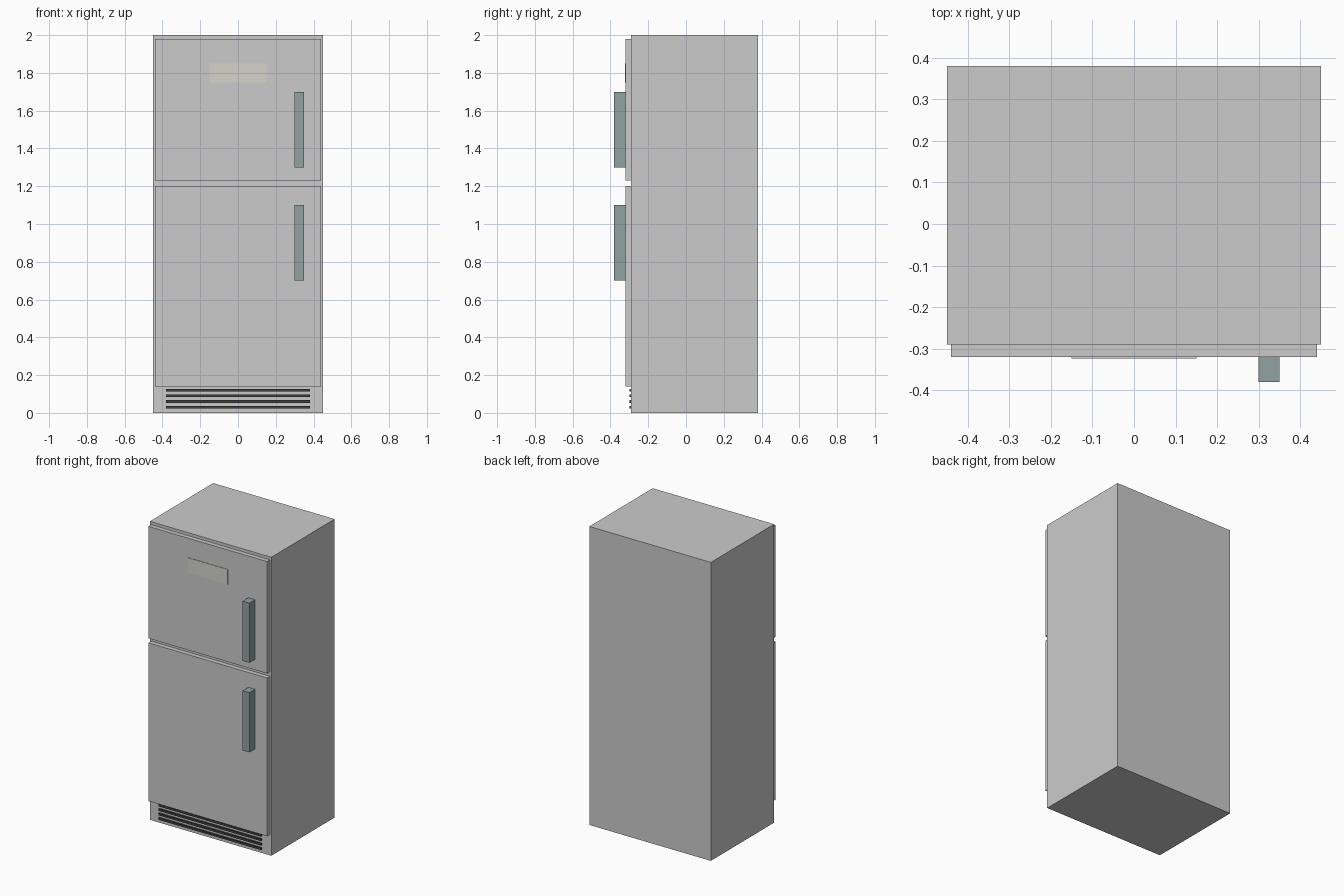
import bpy

if "Cube" in bpy.data.objects:
    bpy.data.objects.remove(bpy.data.objects["Cube"])


def material(name, color):
    mat = bpy.data.materials.new(name)
    mat.diffuse_color = (*color, 1)
    mat.use_nodes = True
    mat.node_tree.nodes["Principled BSDF"].inputs["Base Color"].default_value = mat.diffuse_color
    return mat


def box(name, x, y, z, mat=None):
    """Axis-aligned box from (min, max) ranges."""
    bpy.ops.mesh.primitive_cube_add(size=1, location=[sum(r) / 2 for r in (x, y, z)])
    obj = bpy.context.object
    obj.name = name
    obj.scale = [r[1] - r[0] for r in (x, y, z)]
    bpy.ops.object.transform_apply(location=False, rotation=False, scale=True)
    if mat:
        obj.data.materials.append(mat)
    return obj


handle_mat = material("handle_grey_green", (0.29, 0.36, 0.36))
panel_mat = material("panel_cream", (0.66, 0.66, 0.60))
vent_mat = material("vent_dark", (0.05, 0.05, 0.05))

# Cabinet
box("cabinet", (-0.45, 0.45), (-0.29, 0.38), (0, 2))

# Doors and their handles
for part, door_z, handle_z in (("fridge", (0.14, 1.20), (0.70, 1.10)),
                               ("freezer", (1.23, 1.98), (1.30, 1.70))):
    box(part + "_door", (-0.44, 0.44), (-0.32, -0.29), door_z)
    box(part + "_handle", (0.30, 0.35), (-0.38, -0.32), handle_z, handle_mat)

# Thin panel on the freezer door
box("front_panel", (-0.15, 0.15), (-0.323, -0.32), (1.75, 1.85), panel_mat)

# Vent slats at the base
for i in range(4):
    z = 0.03 * (i + 1)
    box(f"vent_slat_{i + 1}", (-0.38, 0.38), (-0.30, -0.29), (z - 0.007, z + 0.007), vent_mat)
